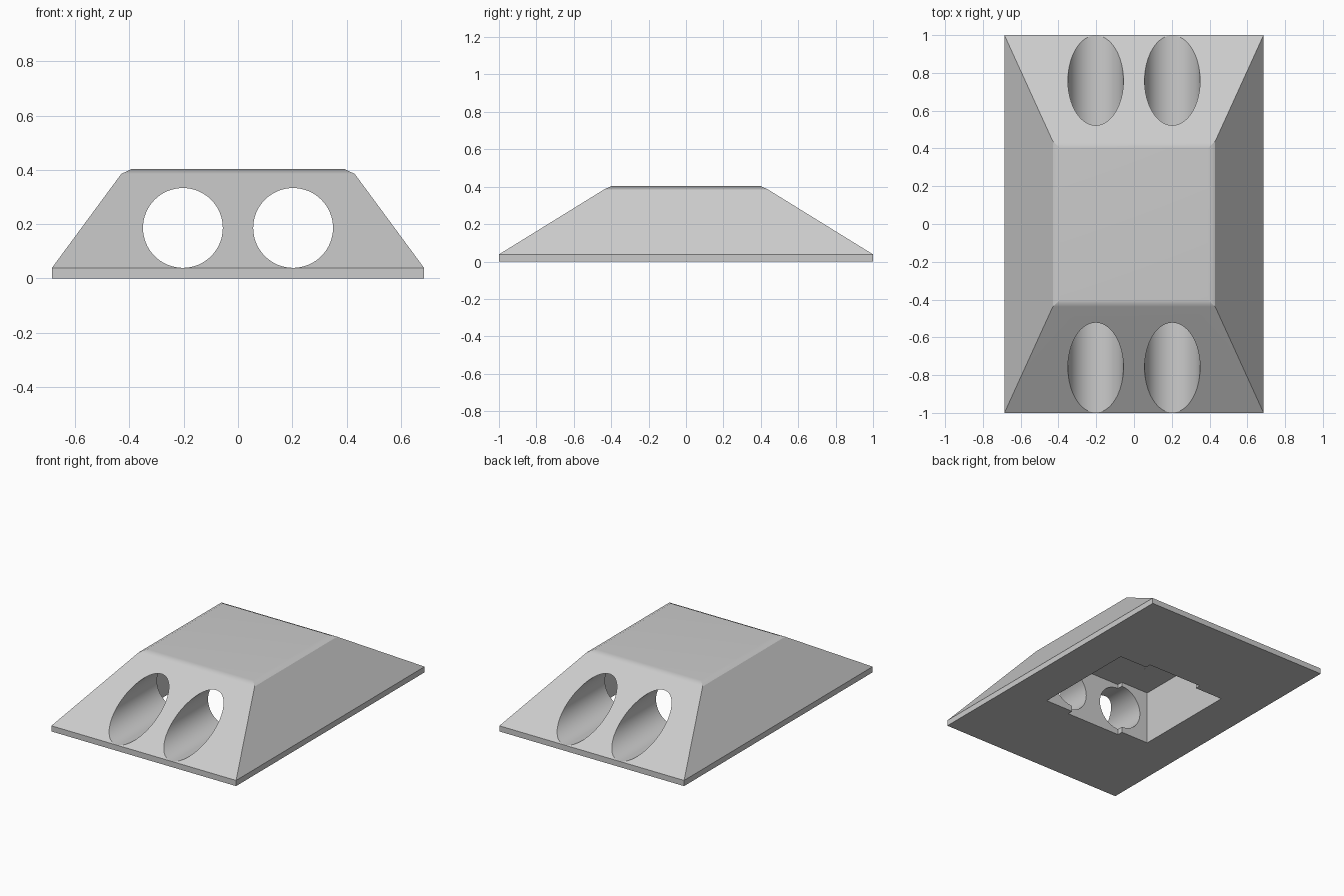
import bpy, bmesh, math
from mathutils import Matrix

cube = bpy.data.objects.get("Cube")
if cube:
    bpy.data.objects.remove(cube, do_unlink=True)

grey = bpy.data.materials.new("light_grey")
grey.use_nodes = True
colour = (0.6, 0.6, 0.6, 1)
grey.diffuse_color = colour
grey.node_tree.nodes["Principled BSDF"].inputs["Base Color"].default_value = colour


def add_object(name, bm):
    bmesh.ops.recalc_face_normals(bm, faces=bm.faces)
    mesh = bpy.data.meshes.new(name)
    bm.to_mesh(mesh)
    bm.free()
    mesh.materials.append(grey)
    ob = bpy.data.objects.new(name, mesh)
    bpy.context.collection.objects.link(ob)
    return ob


def box(name, hx, hy, z0, z1):
    bm = bmesh.new()
    bmesh.ops.create_cube(bm, size=1, matrix=Matrix.Translation((0, 0, (z0 + z1) / 2))
                          @ Matrix.Diagonal((2 * hx, 2 * hy, z1 - z0, 1)))
    return add_object(name, bm)


def tunnel(name, x):
    bm = bmesh.new()
    bmesh.ops.create_cone(bm, cap_ends=True, segments=64, radius1=0.147, radius2=0.147, depth=2.4,
                          matrix=Matrix.Translation((x, 0, 0.186)) @ Matrix.Rotation(math.pi / 2, 4, "X"))
    return add_object(name, bm)


# Hipped shell: stacked rectangles (half width, half length, height)
levels = [(0.686, 1, 0), (0.686, 1, 0.038), (0.43, 0.438, 0.385), (0.392, 0.4, 0.403)]
bm = bmesh.new()
rings = [[bm.verts.new((sx * hx, sy * hy, z)) for sx, sy in ((-1, -1), (1, -1), (1, 1), (-1, 1))]
         for hx, hy, z in levels]
for low, high in zip(rings, rings[1:]):
    for i in range(4):
        j = (i + 1) % 4
        bm.faces.new((low[i], low[j], high[j], high[i]))
bm.faces.new(rings[0][::-1])
bm.faces.new(rings[-1])
shell = add_object("hipped_shell", bm)

# Underside cavity with a slightly longer middle bay, and two through tunnels
cutters = [box("cavity_cutter", 0.41, 0.36, -0.1, 0.36),
           box("middle_bay_cutter", 0.203, 0.398, -0.11, 0.3601),
           tunnel("left_tunnel_cutter", 0.203),
           tunnel("right_tunnel_cutter", -0.203)]
bpy.context.view_layer.objects.active = shell
for cutter in cutters:
    cutter.hide_render = True
    mod = shell.modifiers.new("cut", "BOOLEAN")
    mod.operation = "DIFFERENCE"
    mod.solver = "EXACT"
    mod.object = cutter
    bpy.ops.object.modifier_apply(modifier=mod.name)
    bpy.data.objects.remove(cutter, do_unlink=True)

# Smooth bores and softened top rim, crisp edges elsewhere
bpy.ops.object.select_all(action="DESELECT")
shell.select_set(True)
bpy.ops.object.shade_smooth_by_angle(angle=math.radians(27))
weighted = shell.modifiers.new("weighted_normals", "WEIGHTED_NORMAL")
weighted.keep_sharp = True
